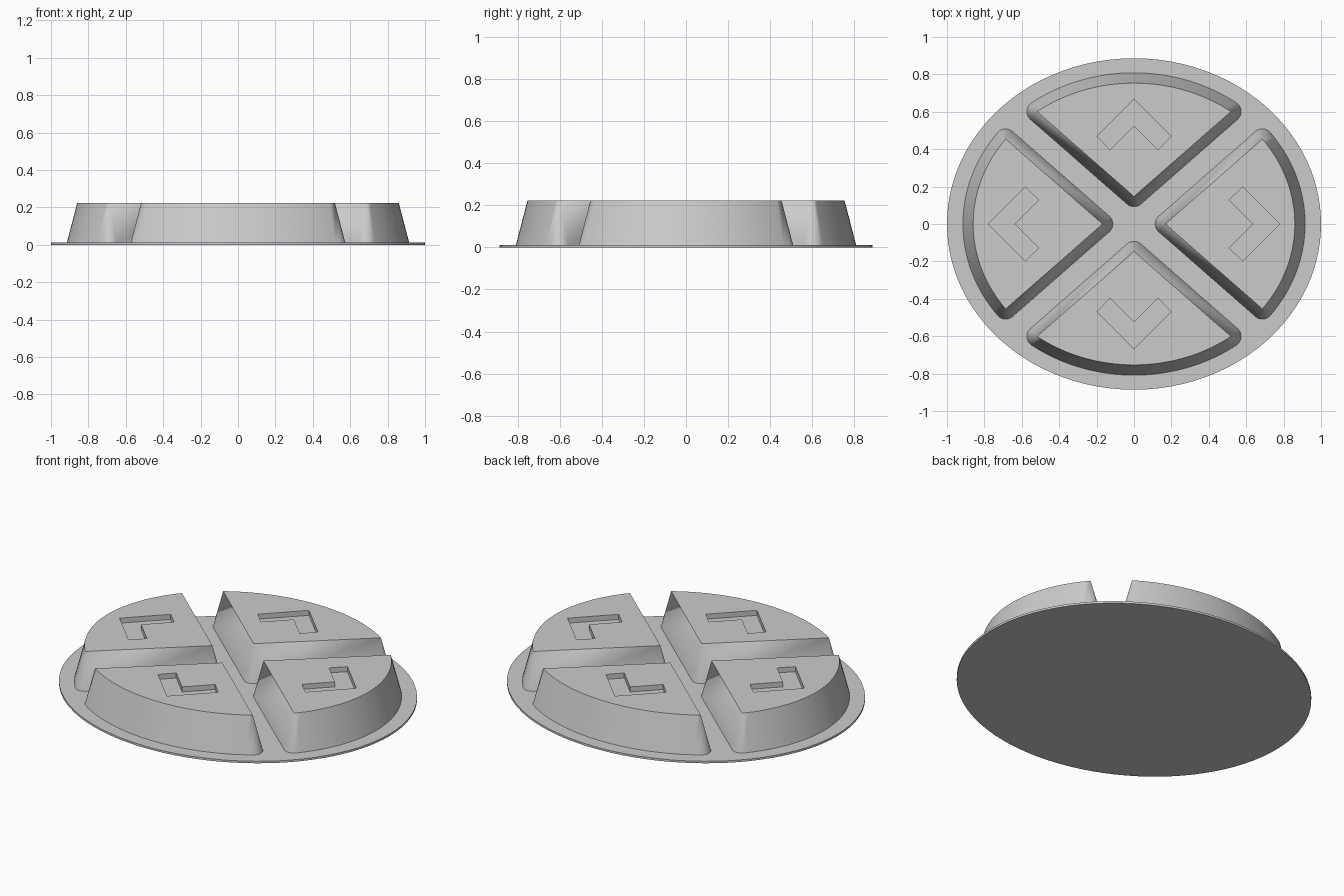
import bpy, bmesh, math
from mathutils import Vector

if "Cube" in bpy.data.objects:
    bpy.data.objects.remove(bpy.data.objects["Cube"], do_unlink=True)

BASE_TOP, PAD_TOP, RECESS = 0.012, 0.223, 0.03   # heights and arrow depth
DRAFT = 0.055                                    # how far the pad walls flare out
RADIUS, TIP, SQUASH = 0.86, 0.168, 0.876         # pad outline before squashing in y

grey = bpy.data.materials.new("plain grey")
grey.use_nodes = True
grey.diffuse_color = (0.6, 0.6, 0.6, 1)
grey.node_tree.nodes["Principled BSDF"].inputs["Base Color"].default_value = (0.6, 0.6, 0.6, 1)


def finish(bm, name):
    bmesh.ops.recalc_face_normals(bm, faces=bm.faces)
    mesh = bpy.data.meshes.new(name)
    bm.to_mesh(mesh)
    bm.free()
    mesh.materials.append(grey)
    obj = bpy.data.objects.new(name, mesh)
    bpy.context.collection.objects.link(obj)
    bpy.ops.object.select_all(action='DESELECT')
    obj.select_set(True)
    bpy.context.view_layer.objects.active = obj
    bpy.ops.object.shade_smooth_by_angle(angle=math.radians(30))


def fan(n0, n1, steps=8):
    """Directions turning evenly from n0 to n1, for a rounded lower corner."""
    a0 = math.atan2(n0.y, n0.x)
    turn = (math.atan2(n1.y, n1.x) - a0) % math.tau
    return [Vector((math.cos(a0 + turn * i / steps), math.sin(a0 + turn * i / steps)))
            for i in range(steps + 1)]


def pad(name, angle, su, sv, arrow_tip):
    """Quarter pad pointing along angle: sharp top outline, flared rounded foot."""
    s = (-TIP + math.sqrt(2 * RADIUS ** 2 - TIP ** 2)) / 2
    t0 = math.asin(s / RADIUS)
    tip = Vector((su * TIP, 0))
    arc = [t0 * (i / 16 - 1) for i in range(33)]
    pts = [Vector((su * RADIUS * math.cos(t), sv * RADIUS * math.sin(t))) for t in arc]
    nrm = [Vector((math.cos(t) / su, math.sin(t) / sv)).normalized() for t in arc]
    side = Vector((-sv, su)).normalized()
    mirror = Vector((side.x, -side.y))
    # outline as (top point, outward direction), counter-clockwise from the tip
    outline = [(tip, n) for n in fan(side, mirror)]
    outline += [(pts[0], n) for n in fan(mirror, nrm[0])]
    outline += list(zip(pts[1:-1], nrm[1:-1]))
    outline += [(pts[-1], n) for n in fan(nrm[-1], side)]

    ca, sa = math.cos(angle), math.sin(angle)
    bm = bmesh.new()

    def vert(p, z):
        return bm.verts.new((ca * p.x - sa * p.y, sa * p.x + ca * p.y, z))

    # flared walls, closing to triangles at the sharp top corners
    top, foot = [], []
    for i, (p, n) in enumerate(outline):
        same = i and (p - outline[i - 1][0]).length < 1e-6
        top.append(top[-1] if same else vert(p, PAD_TOP))
        foot.append(vert(p + n * DRAFT, BASE_TOP))
    for i in range(len(top)):
        j = (i + 1) % len(top)
        ring = [foot[i], foot[j], top[j]]
        bm.faces.new(ring if top[i] == top[j] else ring + [top[i]])
    bm.faces.new(foot[::-1])

    # sunken arrow
    arrow = [(0, 0), (-0.197, 0.197), (-0.269, 0.128), (-0.141, 0),
             (-0.269, -0.128), (-0.197, -0.197)]
    arrow = [Vector((arrow_tip + x, y)) for x, y in arrow]
    rim = [vert(p, PAD_TOP) for p in arrow]
    floor = [vert(p, PAD_TOP - RECESS) for p in arrow]
    for i in range(6):
        j = (i + 1) % 6
        bm.faces.new((rim[i], rim[j], floor[j], floor[i]))
    bm.faces.new(floor)

    # top face around the arrow
    loops = [e for e in bm.edges if e.is_boundary]
    bmesh.ops.triangle_fill(bm, edges=loops, use_beauty=True, normal=(0, 0, 1))
    finish(bm, name)


# thin oval base plate
bm = bmesh.new()
bmesh.ops.create_cone(bm, cap_ends=True, segments=96, radius1=1, radius2=1, depth=BASE_TOP)
for v in bm.verts:
    v.co = (v.co.x, v.co.y * 0.886, v.co.z + BASE_TOP / 2)
finish(bm, "base_plate")

# four direction pads
pad("left_pad", 0, 1, SQUASH, 0.778)
pad("back_pad", math.pi / 2, SQUASH, 1, 0.666)
pad("right_pad", math.pi, 1, SQUASH, 0.778)
pad("front_pad", -math.pi / 2, SQUASH, 1, 0.666)
